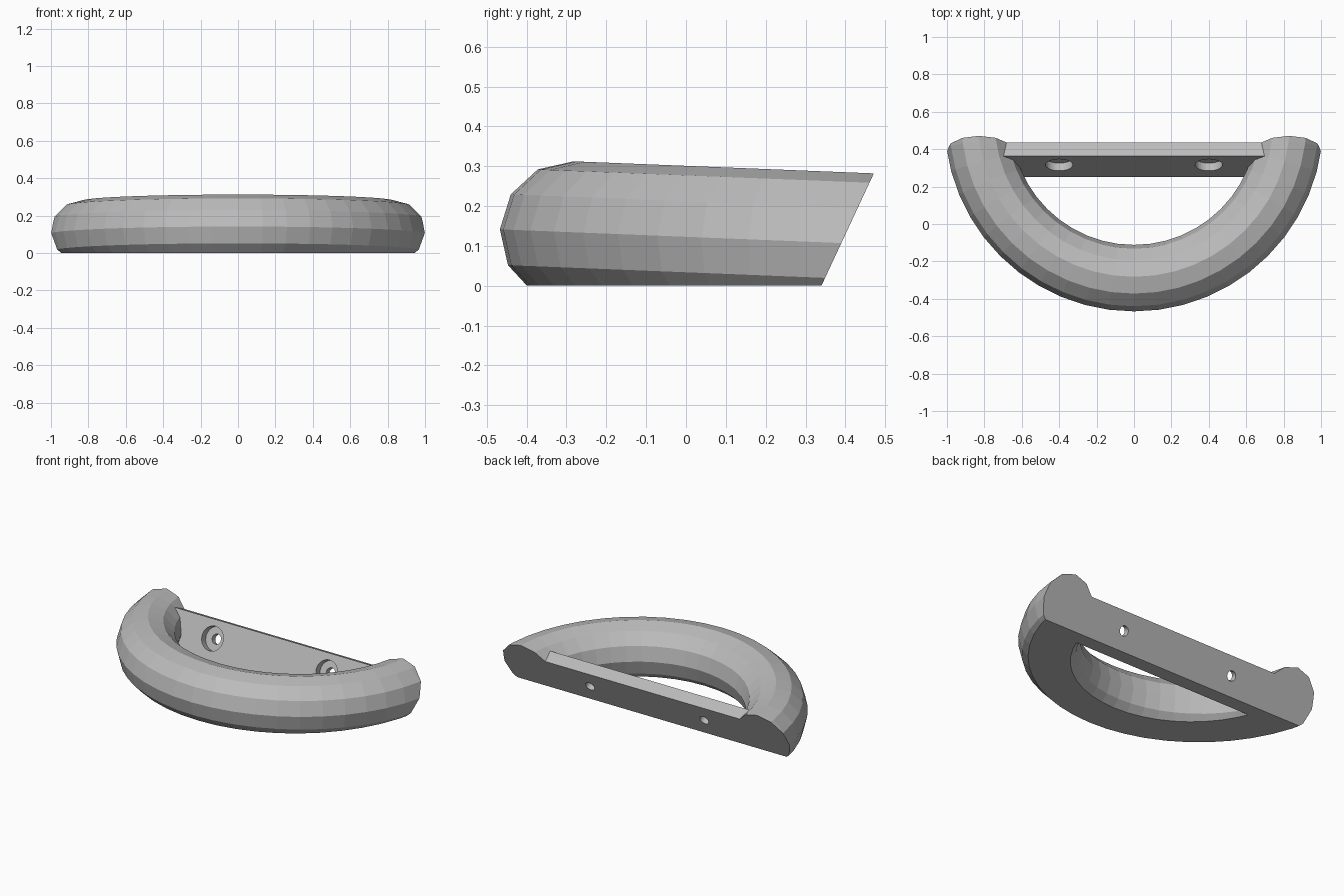
import bpy
from math import radians
from mathutils import Matrix, Vector

if "Cube" in bpy.data.objects:
    bpy.data.objects.remove(bpy.data.objects["Cube"], do_unlink=True)

# Frame of the leaning back face: local y points out of the back, z up the slope
WALL = Matrix.Translation((0, 0.34, 0)) @ Matrix.Rotation(radians(-25), 4, "X")
PLATE_THICKNESS = 0.081
PLATE_TOP = 0.227
SCREW_HEIGHT = 0.116

grey = bpy.data.materials.new("plain grey")
grey.use_nodes = True
grey.diffuse_color = (0.5, 0.5, 0.5, 1)
grey.node_tree.nodes["Principled BSDF"].inputs["Base Color"].default_value = (0.5, 0.5, 0.5, 1)


def finish(name):
    ob = bpy.context.object
    ob.name = name
    ob.data.materials.append(grey)
    return ob


def box(name, low, high, frame=Matrix()):
    low, high = Vector(low), Vector(high)
    bpy.ops.mesh.primitive_cube_add(size=1)
    ob = finish(name)
    ob.data.transform(frame @ Matrix.Translation((low + high) / 2)
                      @ Matrix.Diagonal((*(high - low), 1)))
    return ob


def bore(name, x, radius, start, end):
    bpy.ops.mesh.primitive_cylinder_add(vertices=32, radius=radius, depth=end - start)
    ob = finish(name)
    ob.data.transform(WALL @ Matrix.Translation((x, (start + end) / 2, SCREW_HEIGHT))
                      @ Matrix.Rotation(radians(90), 4, "X"))
    return ob


# Slightly tilted grip ring, trimmed to an arc below
bpy.ops.mesh.primitive_torus_add(
    major_segments=48, minor_segments=12, major_radius=0.834, minor_radius=0.178,
    location=(0, 0.544, 0.101), rotation=(radians(-2.3), 0, 0))
handle = finish("handle")

# Mounting plate bridging the ends of the arc
plate = box("mounting_plate", (-0.8, -PLATE_THICKNESS, -0.15), (0.8, 0.05, PLATE_TOP), WALL)
steps = [(plate, "UNION")]

# Counterbored screw holes
for x in (-0.4, 0.4):
    steps.append((bore("screw_hole_cutter", x, 0.03, -0.2, 0.2), "DIFFERENCE"))
    steps.append((bore("counterbore_cutter", x, 0.073, -0.2, 0.045 - PLATE_THICKNESS), "DIFFERENCE"))

# Flat underside and leaning back face
steps.append((box("floor_cutter", (-3, -3, -1), (3, 3, 0)), "DIFFERENCE"))
steps.append((box("wall_cutter", (-3, 0, -3), (3, 4, 3), WALL), "DIFFERENCE"))

for helper, operation in steps:
    helper.hide_render = True
    mod = handle.modifiers.new(helper.name, "BOOLEAN")
    mod.object = helper
    mod.operation = operation
    mod.solver = "EXACT"

# Bake the booleans and drop the helpers
bpy.context.view_layer.update()
graph = bpy.context.evaluated_depsgraph_get()
handle_mesh = bpy.data.meshes.new_from_object(handle.evaluated_get(graph))
handle.modifiers.clear()
handle.data = handle_mesh
for helper, operation in steps:
    bpy.data.objects.remove(helper, do_unlink=True)
